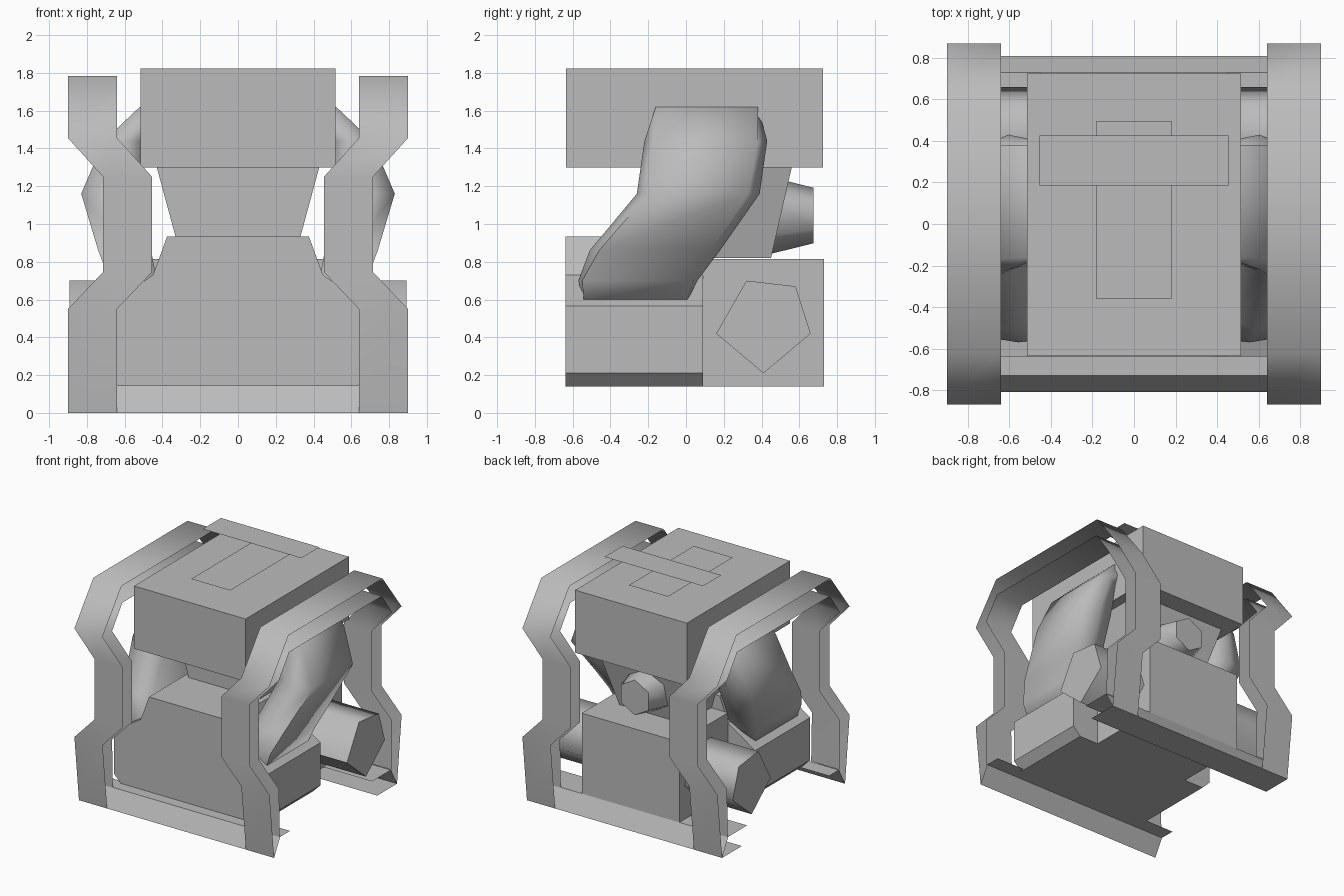
import bpy, bmesh, math

cube = bpy.data.objects.get("Cube")
if cube:
    bpy.data.objects.remove(cube, do_unlink=True)

grey = bpy.data.materials.new("plain_grey")
grey.use_nodes = True
grey.diffuse_color = (0.5, 0.5, 0.5, 1)
bsdf = grey.node_tree.nodes["Principled BSDF"]
bsdf.inputs["Base Color"].default_value = (0.5, 0.5, 0.5, 1)
bsdf.inputs["Roughness"].default_value = 0.7


def make(name, bm, closed=True):
    if closed:
        bmesh.ops.recalc_face_normals(bm, faces=bm.faces)
    mesh = bpy.data.meshes.new(name)
    bm.to_mesh(mesh)
    bm.free()
    mesh.materials.append(grey)
    obj = bpy.data.objects.new(name, mesh)
    bpy.context.collection.objects.link(obj)
    return obj


def smooth(obj, degrees):
    bpy.ops.object.select_all(action='DESELECT')
    obj.select_set(True)
    bpy.context.view_layer.objects.active = obj
    bpy.ops.object.shade_smooth_by_angle(angle=math.radians(degrees))


def loft(name, rings):
    """Skin a list of equal-length point rings and cap both ends."""
    bm = bmesh.new()
    rows = [[bm.verts.new(p) for p in ring] for ring in rings]
    n = len(rows[0])
    for a, b in zip(rows, rows[1:]):
        for i in range(n):
            j = (i + 1) % n
            bm.faces.new((a[i], a[j], b[j], b[i]))
    bm.faces.new(rows[0])
    bm.faces.new(rows[-1])
    return make(name, bm)


def rect(x, y0, y1, z):
    return [(-x, y0, z), (x, y0, z), (x, y1, z), (-x, y1, z)]


def ribbon(name, path, half):
    """Open sheet of constant width across x, following a centre path."""
    bm = bmesh.new()
    rows = [[bm.verts.new((x + s * half, y, z)) for s in (-1, 1)]
            for x, y, z in path]
    for a, b in zip(rows, rows[1:]):
        bm.faces.new((a[0], a[1], b[1], b[0]))
    return make(name, bm, closed=False)


# Head block with the two floating panels above it
loft("head_block", [rect(0.515, -0.635, 0.725, z) for z in (1.3, 1.822)])
ribbon("head_long_panel", [(0, -0.36, 1.865), (0, 0.495, 1.865)], 0.18)
ribbon("head_cross_panel", [(0, 0.185, 2.0), (0, 0.425, 2.0)], 0.455)

# Waist flaring up into the head
loft("waist", [rect(0.30, -0.18, 0.45, 0.82), rect(0.43, -0.18, 0.56, 1.3)])

# Front body: half profile mirrored, then extruded from front to back
half = [(0.63, 0.14), (0.70, 0.21), (0.70, 0.565), (0.645, 0.565),
        (0.45, 0.73), (0.375, 0.935)]
half.pop(3)
profile = half + [(-x, z) for x, z in reversed(half)]
loft("front_body", [[(x, y, z) for x, z in profile] for y in (-0.637, 0.09)])

# Rear body block
loft("rear_body", [rect(0.45, 0.09, 0.73, z) for z in (0.14, 0.815)])

# Five-sided axle through the rear body
axle = [(0.32, 0.70), (0.58, 0.67), (0.66, 0.42), (0.41, 0.21), (0.16, 0.42)]
smooth(loft("axle", [[(x, y, z) for y, z in axle] for x in (-0.893, 0.893)]), 75)


# Six-sided tapered exhaust at the back of the waist
def hexagon(y, r):
    return [(r * math.sin(k * math.pi / 3), y, 1.045 + r * math.cos(k * math.pi / 3))
            for k in range(6)]


smooth(loft("exhaust", [hexagon(0.4, 0.215), hexagon(0.675, 0.147)]), 65)

# Arms: six-sided sections as z, inner x, outer x, front y, back y, corner inset
sections = [
    (0.58, 0.40, 0.64, -0.54, 0.00, 0.0),
    (0.70, 0.43, 0.68, -0.57, 0.06, 0.02),
    (0.86, 0.46, 0.74, -0.51, 0.18, 0.05),
    (1.16, 0.52, 0.83, -0.26, 0.39, 0.06),
    (1.44, 0.50, 0.71, -0.22, 0.43, 0.05),
    (1.62, 0.36, 0.52, -0.16, 0.38, 0.0),
]


def arm_ring(side, z, xi, xo, y0, y1, inset):
    xm = (xi + xo) / 2
    corners = [(xo, y0 + inset), (xo, y1 - inset), (xm, y1),
               (xi, y1 - inset), (xi, y0 + inset), (xm, y0)]
    return [(side * x, y, z) for x, y in corners]


for side, label in ((1, "left"), (-1, "right")):
    smooth(loft(label + "_arm", [arm_ring(side, *sec) for sec in sections]), 75)


# Guard hoops: an outer and an inner sheet on each side
def hoop(bottom_y, bottom_z, y, top_y, top_z):
    rise = [(0.77, bottom_y, bottom_z), (0.77, y, 0.55), (0.585, y, 0.745),
            (0.585, y, 1.25), (0.77, y, 1.455), (0.77, top_y, top_z)]
    return [(x, -d, z) for x, d, z in rise] + rise[::-1]


outer = hoop(0.81, 0.0, 0.87, 0.62, 1.783)
inner = hoop(0.735, 0.145, 0.745, 0.61, 1.64)
for side, label in ((1, "left"), (-1, "right")):
    for kind, path in (("outer", outer), ("inner", inner)):
        guard = ribbon(label + "_" + kind + "_guard",
                       [(side * x, y, z) for x, y, z in path], 0.13)
        smooth(guard, 60)

# Bottom rails joining the hoops at front and back
ribbon("front_rail", [(0, -0.81, 0), (0, -0.73, 0.145), (0, -0.6, 0.145)], 0.9)
ribbon("back_rail", [(0, 0.48, 0.145), (0, 0.73, 0.145), (0, 0.81, 0),
                     (0, 0.55, 0)], 0.9)
